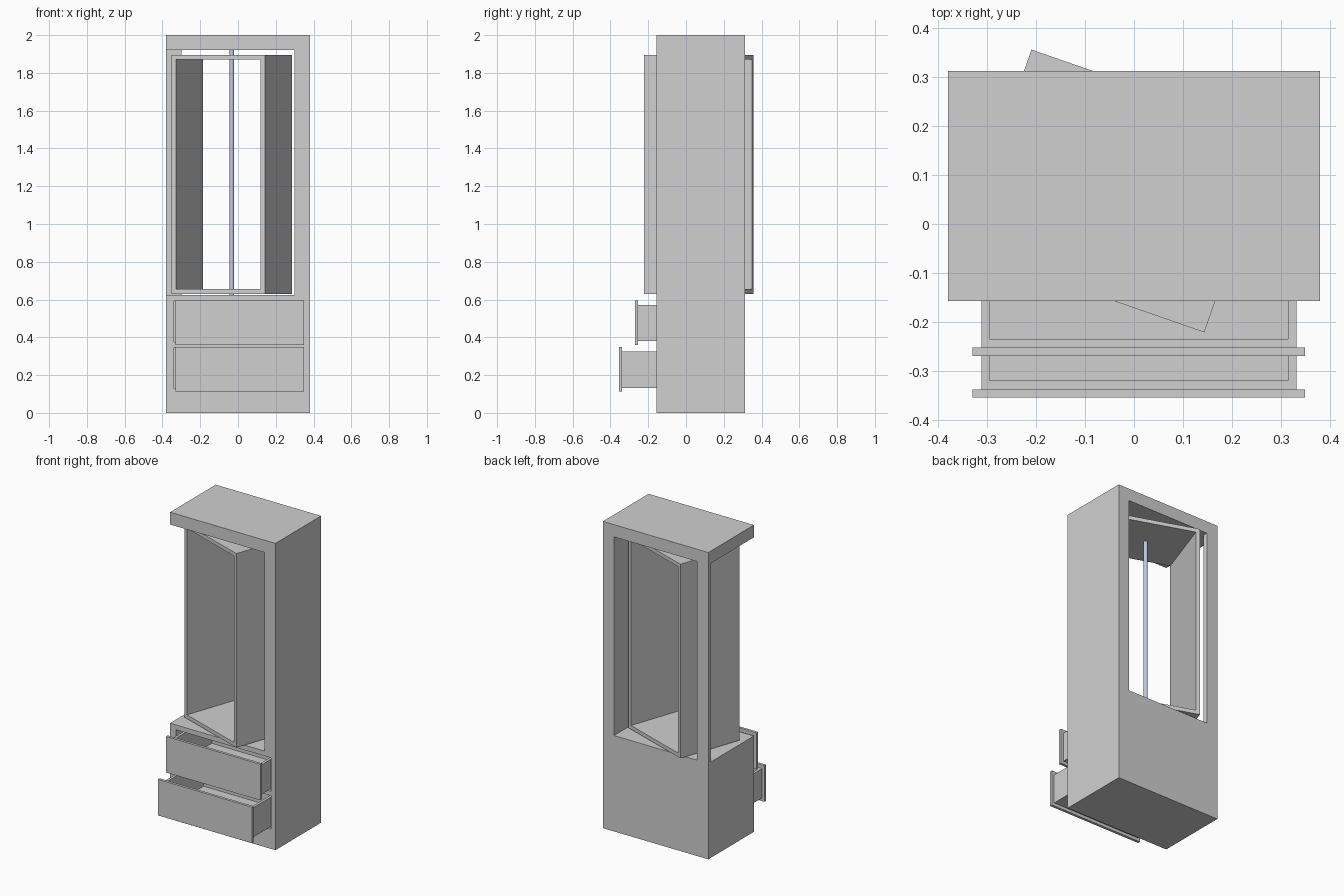
import bpy
from math import radians
from mathutils import Vector

cube = bpy.data.objects.get("Cube")
if cube:
    bpy.data.objects.remove(cube, do_unlink=True)


def material(name, color):
    mat = bpy.data.materials.new(name)
    mat.use_nodes = True
    mat.diffuse_color = (*color, 1)
    mat.node_tree.nodes["Principled BSDF"].inputs["Base Color"].default_value = (*color, 1)
    return mat


grey = material("light grey", (0.63, 0.63, 0.63))
steel = material("bluish steel", (0.56, 0.6, 0.82))


def box(name, low, high):
    """Box between two opposite corners."""
    low, high = Vector(low), Vector(high)
    bpy.ops.mesh.primitive_cube_add(size=1, location=(low + high) / 2)
    obj = bpy.context.object
    obj.name = name
    obj.scale = high - low
    bpy.ops.object.transform_apply(location=False, rotation=False, scale=True)
    obj.data.materials.append(grey)
    return obj


def cut(obj, low, high):
    """Remove a box-shaped volume from an object."""
    cutter = box("cutter", low, high)
    cutter.hide_render = True
    mod = obj.modifiers.new("cut", "BOOLEAN")
    mod.operation = "DIFFERENCE"
    mod.solver = "EXACT"
    mod.object = cutter
    bpy.context.view_layer.objects.active = obj
    bpy.ops.object.modifier_apply(modifier=mod.name)
    bpy.data.objects.remove(cutter, do_unlink=True)


FRONT, BACK = -0.157, 0.313
SHELF, CEILING = 0.625, 1.92

# Cabinet: open front and one open side above, window through the back
cabinet = box("cabinet", (-0.38, FRONT, 0), (0.38, BACK, 2))
cut(cabinet, (-0.5, -0.5, SHELF), (0.3, BACK - 0.03, CEILING))
cut(cabinet, (-0.3, 0, SHELF), (0.3, 0.5, CEILING))

# Drawers, each sliding out of its own bay
for name, bottom, face_y in (("lower", 0.113, -0.355), ("upper", 0.36, -0.27)):
    top = bottom + 0.235
    cut(cabinet, (-0.338, -0.5, bottom + 0.015), (0.348, BACK - 0.03, top - 0.002))
    box(name + "_drawer_front", (-0.33, face_y, bottom), (0.35, face_y + 0.017, top))
    y0, y1 = face_y + 0.017, face_y + 0.44
    tray = box(name + "_drawer_tray", (-0.312, y0, bottom + 0.02), (0.332, y1, top - 0.023))
    cut(tray, (-0.295, y0 + 0.018, bottom + 0.038), (0.315, y1 - 0.018, top + 0.1))

# Swivelling frame, open front and back, turned about the pole
px, py = -0.033, 0.0675
half_w, half_d, wall = 0.262, 0.215, 0.025
low_z, high_z = 0.63, 1.895
frame = box("swivel_frame", (px - half_w, py - half_d, low_z), (px + half_w, py + half_d, high_z))
cut(frame, (px - half_w + wall, -1, low_z + wall), (px + half_w - wall, 1, high_z - wall))
frame.rotation_euler.z = radians(-19.2)

# Pole
bpy.ops.mesh.primitive_cylinder_add(vertices=32, radius=0.012, depth=CEILING - SHELF + 0.02,
                                    location=(px, py, (CEILING + SHELF) / 2))
pole = bpy.context.object
pole.name = "pivot_pole"
pole.data.materials.append(steel)
bpy.ops.object.shade_smooth_by_angle()
